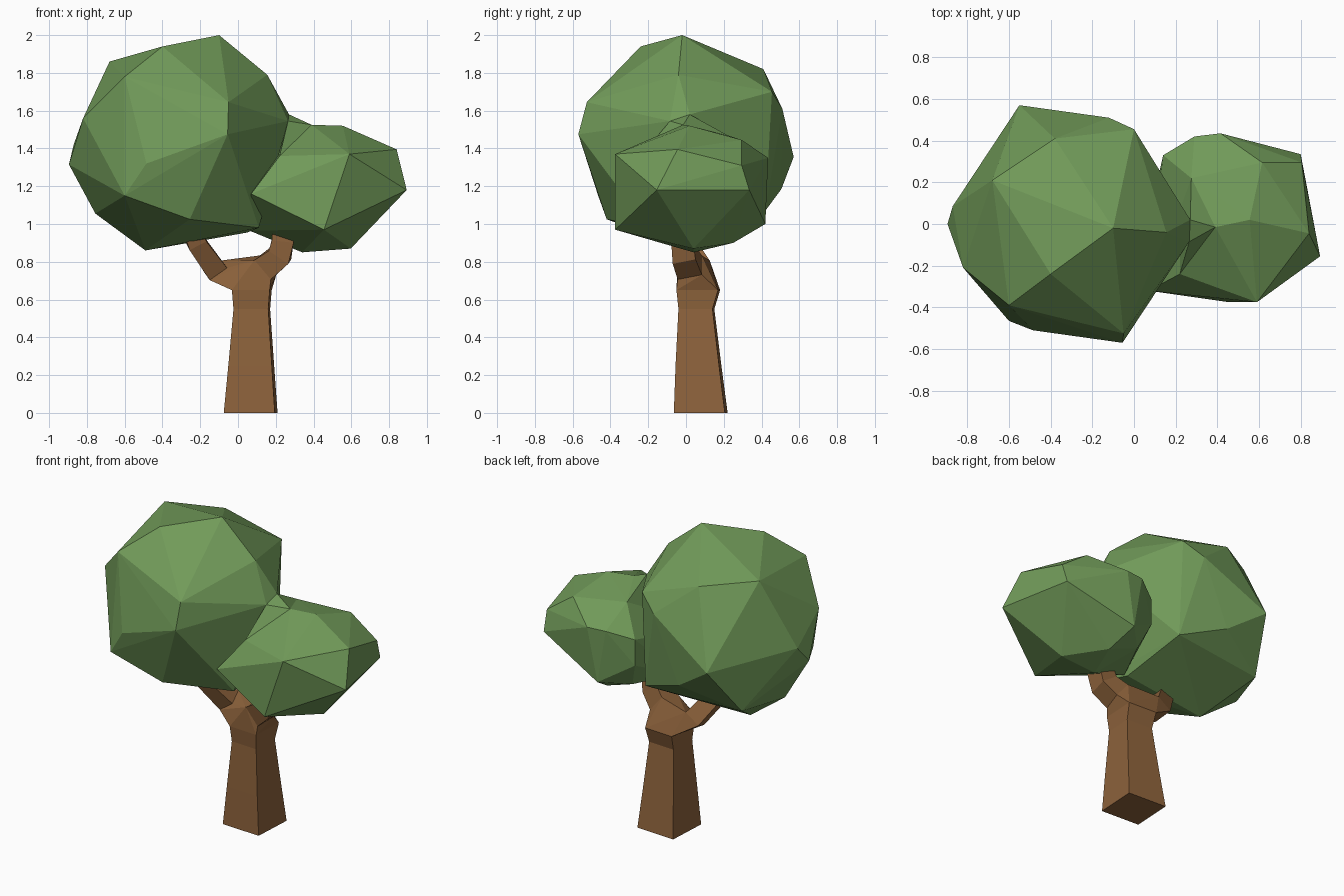
import bpy
import bmesh
from mathutils import Vector

default_cube = bpy.data.objects.get("Cube")
if default_cube:
    bpy.data.objects.remove(default_cube, do_unlink=True)


def make_material(name, colour):
    material = bpy.data.materials.new(name)
    material.use_nodes = True
    rgba = (*colour, 1)
    material.diffuse_color = rgba
    shader = material.node_tree.nodes["Principled BSDF"]
    shader.inputs["Base Color"].default_value = rgba
    shader.inputs["Roughness"].default_value = 1
    return material


leaf_green = make_material("leaf green", (.165, .325, .1))
bark_brown = make_material("bark brown", (.27, .125, .045))


def finish(mesh_builder, name, material):
    """Turn a bmesh into a flat-shaded object with outward normals."""
    bmesh.ops.recalc_face_normals(mesh_builder, faces=mesh_builder.faces[:])
    mesh = bpy.data.meshes.new(name)
    mesh_builder.to_mesh(mesh)
    mesh_builder.free()
    mesh.materials.append(material)
    part = bpy.data.objects.new(name, mesh)
    bpy.context.collection.objects.link(part)
    return part


def faceted_clump(name, corners, material):
    """Wrap a handful of corner points in a faceted convex shell."""
    builder = bmesh.new()
    points = [builder.verts.new(corner) for corner in corners]
    result = bmesh.ops.convex_hull(builder, input=points)
    unused = set(result["geom_interior"] + result["geom_unused"])
    loose = [item for item in unused if isinstance(item, bmesh.types.BMVert)]
    bmesh.ops.delete(builder, geom=loose, context="VERTS")
    return finish(builder, name, material)


def four_sided_limb(name, rings, material):
    """Skin a closed square tube through rings of four points each."""
    builder = bmesh.new()
    loops = [[builder.verts.new(point) for point in ring] for ring in rings]
    for lower, upper in zip(loops, loops[1:]):
        for side in range(4):
            following = (side + 1) % 4
            builder.faces.new((lower[side], lower[following],
                               upper[following], upper[side]))
    builder.faces.new(loops[0][::-1])
    builder.faces.new(loops[-1])
    return finish(builder, name, material)


def trunk_ring(centre_x, centre_y, height, half_x, half_y):
    """Level square ring with a slight twist."""
    twist = half_x * .055
    return [Vector((centre_x + sx * half_x + sy * twist,
                    centre_y + sy * half_y - sx * twist, height))
            for sx, sy in ((-1, -1), (1, -1), (1, 1), (-1, 1))]


def branch_rings(path):
    """Square rings set across a path of (x, y, z, half width) stations."""
    centres = [Vector(station[:3]) for station in path]
    last = len(path) - 1
    rings = []
    for index, station in enumerate(path):
        along = centres[min(index + 1, last)] - centres[max(index - 1, 0)]
        across = Vector((0, 1, 0))
        outward = along.cross(across).normalized()
        across = outward.cross(along).normalized()
        half = station[3]
        rings.append([centres[index] + (outward * a + across * b) * half
                      for a, b in ((-1, -1), (1, -1), (1, 1), (-1, 1))])
    return rings


# Trunk: tapers upward, then swells below the fork
trunk = [
    trunk_ring(.067, .078, 0, .135, .135),
    trunk_ring(.07, .066, .25, .115, .115),
    trunk_ring(.073, .055, .55, .092, .09),
    trunk_ring(.073, .065, .65, .1, .11),
]
four_sided_limb("trunk", trunk, bark_brown)

# Branches: one leans under the large clump, one under the small clump
large_branch = branch_rings([
    (-.118, .075, .755, .056),
    (-.22, -.01, .9, .05),
    (-.27, -.05, 1.05, .045),
])
small_branch = branch_rings([
    (.145, .02, .77, .067),
    (.222, -.01, .835, .062),
    (.237, -.02, .91, .058),
    (.245, -.02, 1.05, .055),
])
four_sided_limb("large_clump_branch", large_branch, bark_brown)
four_sided_limb("small_clump_branch", small_branch, bark_brown)

# Fork: joins the trunk top to the foot of each branch
faceted_clump("trunk_fork", trunk[-1] + large_branch[0] + small_branch[0],
              bark_brown)

# Large leaf clump: crown, middle, then underside
faceted_clump("large_leaf_clump", [
    (-.1, -.02, 2), (-.4, -.24, 1.94), (-.68, .21, 1.86),
    (.155, -.04, 1.79), (-.38, .41, 1.82), (-.6, -.39, 1.78),
    (0, .455, 1.7), (-.05, -.525, 1.645), (-.12, .51, 1.61),
    (-.055, -.57, 1.475), (-.82, -.21, 1.56), (.27, .02, 1.58),
    (.265, -.085, 1.545), (-.87, .085, 1.42), (-.895, 0, 1.315),
    (-.55, .57, 1.355), (-.485, -.51, 1.32),
    (-.6, -.465, 1.15), (-.3, .505, 1.185), (-.755, .05, 1.055),
    (-.65, .35, 1.05), (-.255, -.42, 1.025), (0, .42, 1.07),
    (.11, -.2, .98), (-.49, .03, .86), (.05, 0, .955),
], leaf_green)

# Small leaf clump: crown, middle, then underside
faceted_clump("small_leaf_clump", [
    (.39, -.015, 1.525), (.555, .02, 1.52), (.275, .22, 1.47),
    (.615, .295, 1.445), (.84, -.045, 1.395), (.59, -.375, 1.37),
    (.415, .435, 1.35), (.29, .42, 1.35), (.14, .33, 1.3),
    (.22, -.24, 1.36), (.805, .295, 1.31),
    (.893, -.155, 1.18), (.8, .335, 1.18), (.07, -.32, 1.16),
    (.14, .33, 1.13), (.455, -.375, .97), (.35, .42, 1), (.4, .25, .9),
    (.2, .27, .97), (.597, .04, .87), (.34, .04, .85), (.06, -.02, .965),
], leaf_green)

# Leafy saddle filling the notch between the two clumps
faceted_clump("leaf_saddle", [
    (.27, .02, 1.58), (.265, -.085, 1.545), (.39, -.015, 1.525),
    (.275, .22, 1.47), (.22, -.24, 1.36), (.2, .1, 1.3),
], leaf_green)
